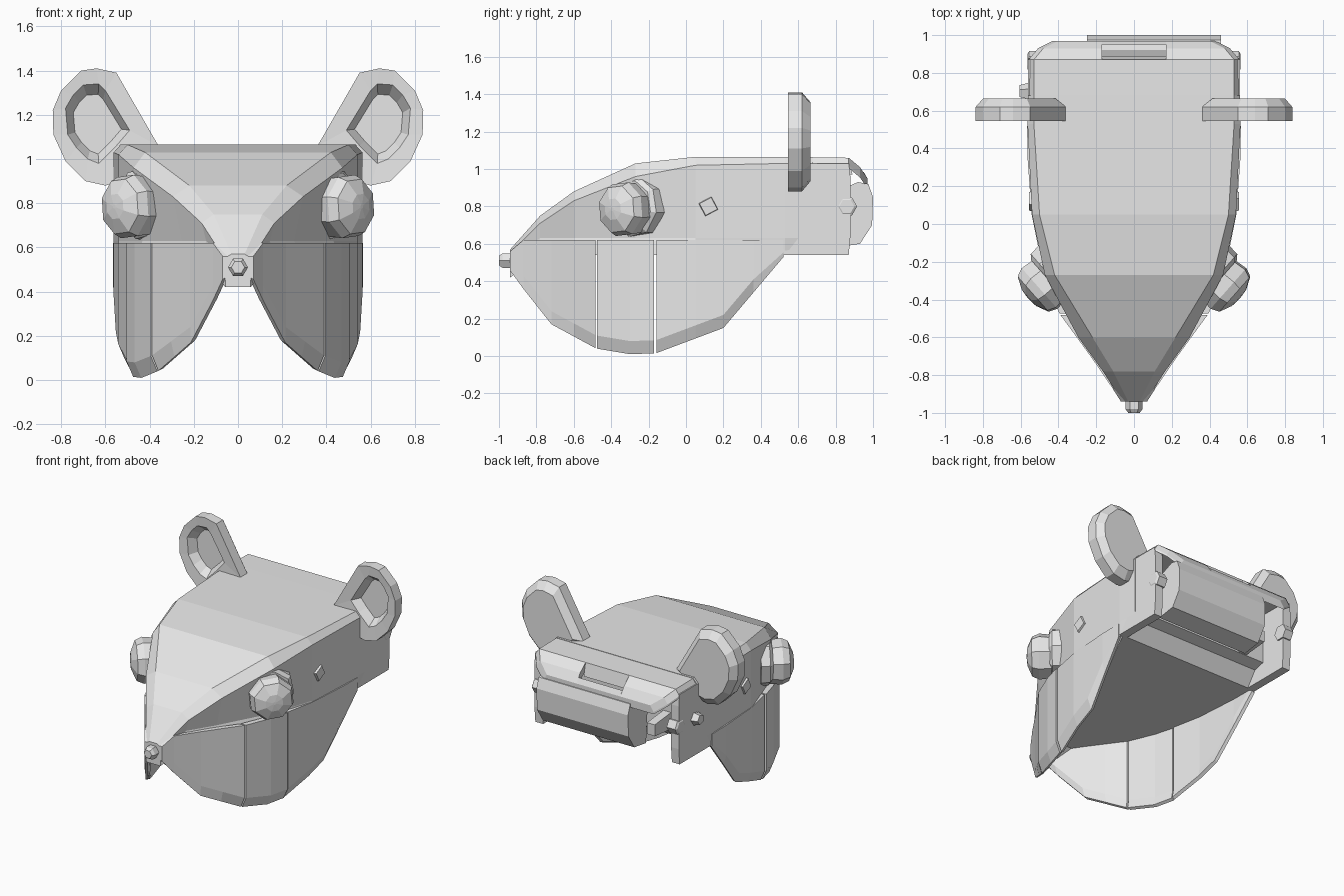
import bpy, bmesh, math
from mathutils import Vector

old = bpy.data.objects.get("Cube")
if old:
    bpy.data.objects.remove(old)

grey = bpy.data.materials.new("plain_grey")
grey.use_nodes = True
grey.diffuse_color = (0.8, 0.8, 0.8, 1)
grey.node_tree.nodes["Principled BSDF"].inputs["Base Color"].default_value = (0.8, 0.8, 0.8, 1)


def loft(name, rings):
    """Skin closed rings of equal length into a flat-shaded, capped object."""
    bm = bmesh.new()
    rows = [[bm.verts.new(p) for p in ring] for ring in rings]
    n = len(rows[0])
    for a, b in zip(rows, rows[1:]):
        for i in range(n):
            j = (i + 1) % n
            bm.faces.new((a[i], a[j], b[j], b[i]))
    bm.faces.new(rows[0])
    bm.faces.new(rows[-1])
    bmesh.ops.recalc_face_normals(bm, faces=bm.faces)
    mesh = bpy.data.meshes.new(name)
    bm.to_mesh(mesh)
    bm.free()
    mesh.materials.append(grey)
    ob = bpy.data.objects.new(name, mesh)
    bpy.context.collection.objects.link(ob)
    return ob


def turned(name, centre, axis, profile, sides, spin=0.0):
    """Turn (radius, height) pairs about an axis."""
    axis = Vector(axis).normalized()
    u = axis.cross(Vector((0, 0, 1))).normalized()
    v = u.cross(axis)
    rings = []
    for r, h in profile:
        angles = [spin + math.tau * i / sides for i in range(sides)]
        rings.append([Vector(centre) + axis * h + (u * math.cos(a) + v * math.sin(a)) * r
                      for a in angles])
    return loft(name, rings)


def prism_x(name, outline, x0, x1):
    """Extrude a (y, z) outline between two x values."""
    return loft(name, [[(x, y, z) for y, z in outline] for x in (x0, x1)])


def lerp(table, y):
    for (y0, a), (y1, b) in zip(table, table[1:]):
        if y <= y1:
            return a + (b - a) * (y - y0) / (y1 - y0)
    return table[-1][1]


# Half-width in plan and lower edge of the side walls, both along y
plan = [(-0.95, 0.055), (-0.8, 0.15), (-0.6, 0.295), (-0.47, 0.39), (-0.25, 0.48),
        (0.05, 0.54), (0.4, 0.565), (0.9, 0.56)]
hem = [(-0.95, 0.47), (-0.87, 0.36), (-0.72, 0.17), (-0.48, 0.04), (-0.3, 0.01), (-0.16, 0.015),
       (0.2, 0.15), (0.53, 0.54), (0.9, 0.54)]

# Head: y, top half-width, top z, shoulder z, underside z, depth of the eye hollow
sections = [(-0.94, 0.03, 0.57, 0.55, 0.42, 0), (-0.78, 0.11, 0.75, 0.71, 0.54, 0.02),
            (-0.6, 0.22, 0.88, 0.83, 0.54, 0.04), (-0.27, 0.42, 1.03, 0.96, 0.54, 0.04),
            (0.05, 0.50, 1.065, 1.02, 0.54, 0), (0.53, 0.53, 1.065, 1.03, 0.54, 0),
            (0.60, 0.53, 1.065, 1.03, 0.64, 0), (0.68, 0.53, 1.065, 1.03, 0.66, 0)]
rings = []
for y, wt, zt, zs, zb, hollow in sections:
    w = lerp(plan, y)
    half = [(wt, zt), (w, zs), (w - hollow, min(zs - 0.01, 0.63)), (w - 0.005, zb)]
    rings.append([(x, y, z) for x, z in half] + [(-x, y, z) for x, z in reversed(half)])
loft("head", rings)

# Hanging cheek panels, separated by narrow slits
panels = [("front_cheek", (-0.94, -0.87, -0.72, -0.6, -0.483), 0.008),
          ("middle_cheek", (-0.475, -0.3, -0.17), 0.008),
          ("rear_cheek", (-0.158, 0.05, 0.2, 0.36, 0.52), 0.002)]
for side, label in ((1, "left"), (-1, "right")):
    for name, ys, out in panels:
        rings = []
        for y in ys:
            w, z = lerp(plan, y) + out, lerp(hem, y)
            top = min(0.62, 0.56 + (y + 0.94))
            curl = max(0, min(0.03, (w - 0.2) * 0.15)) * min(1, (0.56 - z) * 3)
            zm = z + min(0.07, 0.35 * (0.6 - z))
            pts = [(w, top), (w, zm), (w - curl, z),
                   (w - curl - 0.02, z + 0.01), (w - 0.04, zm), (w - 0.04, top)]
            rings.append([(side * x, y, zz) for x, zz in pts])
        loft(f"{label}_{name}", rings)

    # Rear side wall
    wall = [(0.5, 0.54), (0.87, 0.54), (0.88, 0.65), (0.88, 0.95), (0.87, 1.03), (0.5, 1.03)]
    prism_x(f"{label}_rear_wall", wall, side * 0.50, side * 0.56)

    # Rear roof rim with a notch left open in the middle
    rim = []
    for y, z, w in ((0.64, 1.063, 0.53), (0.87, 1.06, 0.53), (0.93, 1.01, 0.48), (0.97, 0.95, 0.40)):
        rim.append([(side * 0.17, y, z), (side * w, y, z),
                    (side * (w + 0.028), y, z - 0.04), (side * (w + 0.028), y, z - 0.055),
                    (side * 0.17, y, z - 0.055)])
    loft(f"{label}_roof_rim", rim)

    # Eye and its socket collar
    axis = (side * 0.75, -0.66, 0)
    turned(f"{label}_eye_socket", (side * 0.44, -0.28, 0.80), axis,
           [(0.17, -0.06), (0.165, 0.0), (0.14, 0.02)], 8, 0.2)
    turned(f"{label}_eye", (side * 0.47, -0.315, 0.785), axis,
           [(0.14, -0.05), (0.15, 0.04), (0.13, 0.085), (0.06, 0.115), (0.01, 0.12)], 8, 0.3)

    # Ear with a dished front and a bevelled back
    ear = [(0.36, 1.06), (0.55, 1.39), (0.64, 1.41), (0.71, 1.40), (0.80, 1.31), (0.838, 1.22),
           (0.835, 1.11), (0.78, 0.99), (0.69, 0.90), (0.60, 0.88), (0.46, 0.92)]
    dish = [(0.49, 1.13), (0.60, 1.31), (0.63, 1.34), (0.70, 1.335), (0.745, 1.29), (0.78, 1.23),
            (0.77, 1.11), (0.73, 1.05), (0.68, 1.00), (0.63, 0.98), (0.55, 1.06)]

    def ring(pts, y, s=1.0):
        return [(side * (0.64 + (x - 0.64) * s), y, 1.15 + (z - 1.15) * s) for x, z in pts]

    loft(f"{label}_ear", [ring(dish, 0.61, 0.75), ring(dish, 0.55), ring(ear, 0.545),
                          ring(ear, 0.62), ring(ear, 0.665, 0.8)])

    # Small square stud on the flank
    turned(f"{label}_flank_stud", (side * 0.545, 0.12, 0.80), (side, 0, 0),
           [(0.06, -0.02), (0.05, 0.012)], 4, 0.3)
    # Hinge pin at the rear
    turned(f"{label}_hinge_pin", (side * 0.5, 0.86, 0.80), (side, 0, 0),
           [(0.055, -0.01), (0.055, 0.055), (0.04, 0.064)], 6)

# Back edge and floor of the roof notch
prism_x("notch_floor", [(0.64, 1.063), (0.87, 1.06), (0.89, 0.97), (0.64, 0.97)], -0.17, 0.17)
prism_x("notch_lip", [(0.95, 0.985), (0.97, 0.95), (0.97, 0.87), (0.95, 0.87)], -0.17, 0.17)

# Rear housing, latch and side lug
prism_x("rear_housing", [(0.78, 0.87), (0.92, 0.93), (0.975, 0.92), (1.0, 0.85), (0.995, 0.70),
                         (0.93, 0.60), (0.80, 0.58)], -0.25, 0.46)
prism_x("rear_latch", [(0.66, 0.78), (0.86, 0.76), (0.86, 0.68), (0.66, 0.66)], -0.36, -0.30)
turned("side_lug", (-0.55, 0.70, 0.80), (-1, 0, 0), [(0.05, 0), (0.035, 0.055)], 5)

# Nose
turned("nose", (0, -0.92, 0.51), (0, -1, 0),
       [(0.08, -0.02), (0.045, 0.02), (0.045, 0.06), (0.03, 0.08)], 6)
